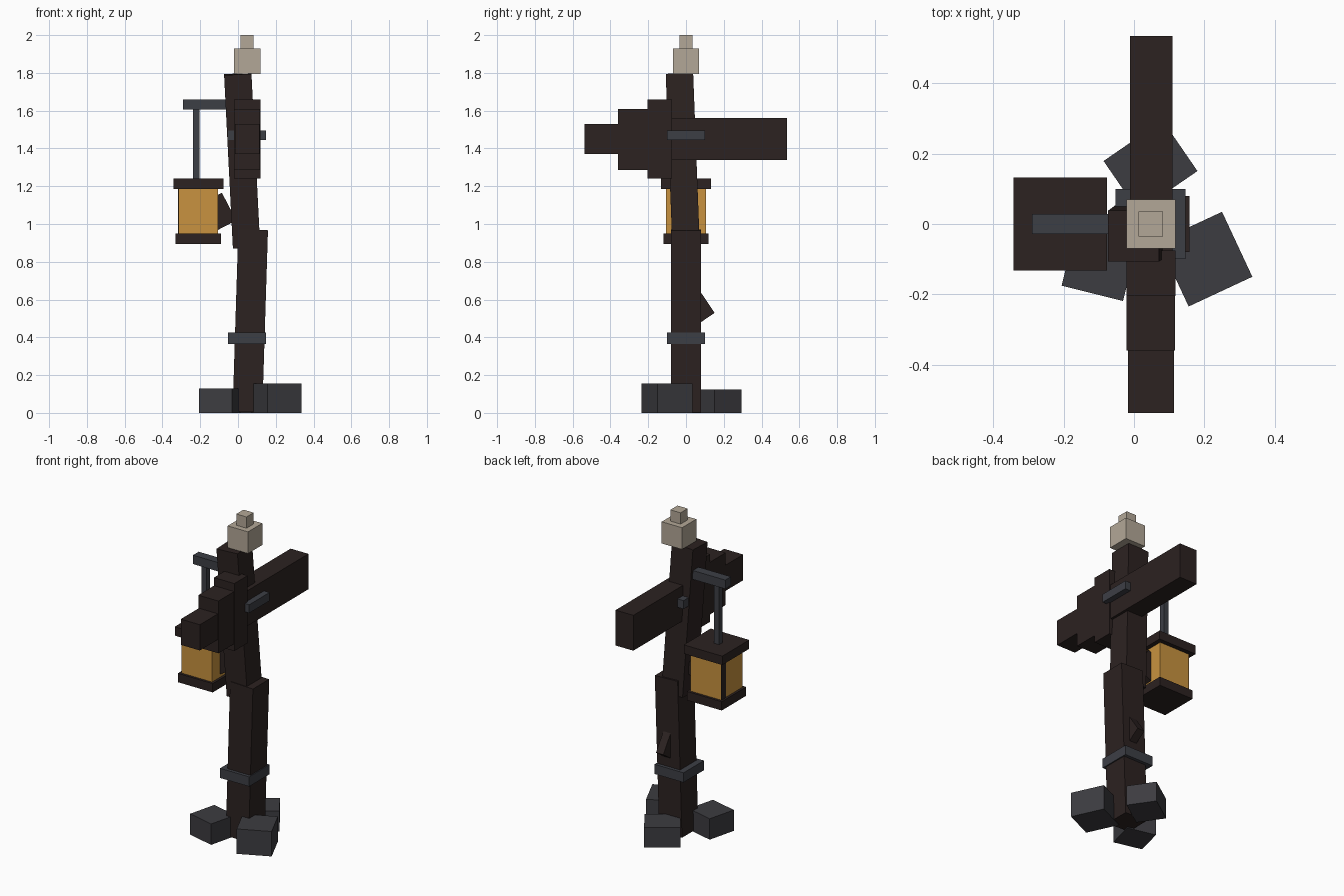
import bpy
from math import radians
from mathutils import Vector

cube = bpy.data.objects.get("Cube")
if cube:
    bpy.data.objects.remove(cube, do_unlink=True)


def material(name, rgb):
    mat = bpy.data.materials.new(name)
    mat.use_nodes = True
    colour = (*rgb, 1)
    mat.diffuse_color = colour
    mat.node_tree.nodes["Principled BSDF"].inputs["Base Color"].default_value = colour
    return mat


wood = material("dark wood", (0.025, 0.016, 0.015))
iron = material("dull iron", (0.046, 0.049, 0.060))
stone = material("grey stone", (0.046, 0.045, 0.052))
bone = material("pale bone", (0.45, 0.39, 0.31))
glass = material("amber glass", (0.58, 0.29, 0.05))


def box(name, mat, centre, size, rot=(0, 0, 0)):
    """Flat-sided block from centre, size and rotation in degrees."""
    bpy.ops.mesh.primitive_cube_add(size=1, location=centre,
                                    rotation=[radians(a) for a in rot])
    obj = bpy.context.object
    obj.name = name
    obj.scale = size
    bpy.ops.object.transform_apply(location=False, rotation=False, scale=True)
    obj.data.materials.append(mat)
    return obj


def span(name, mat, low, high):
    """Upright block between two opposite corners."""
    low, high = Vector(low), Vector(high)
    return box(name, mat, (low + high) / 2, high - low)


# Crooked post in two leaning lengths
box("lower_post", wood, (0.065, 0, 0.487), (0.157, 0.16, 0.965), (0, 1.8, 0))
box("upper_post", wood, (0.022, -0.017, 1.335), (0.145, 0.145, 0.92), (2.2, -2.9, 0))

# Broken splinters sticking out of the post
box("upper_splinter", wood, (-0.096, 0, 1.067), (0.11, 0.05, 0.165), (0, -27.6, 0))
box("lower_splinter", wood, (0.075, 0.06, 0.567), (0.05, 0.11, 0.165), (34, 0, 0))

# Signboard with a stepped, pointed front end
span("sign_board", wood, (-0.012, -0.08, 1.34), (0.11, 0.535, 1.56))
span("sign_head_wide", wood, (-0.022, -0.205, 1.24), (0.118, -0.075, 1.66))
span("sign_head_middle", wood, (-0.021, -0.36, 1.285), (0.117, -0.2, 1.61))
span("sign_head_tip", wood, (-0.017, -0.538, 1.37), (0.114, -0.355, 1.53))

# Iron bands round the post
for name, z, height in (("lower_band", 0.395, 0.06), ("upper_band", 1.47, 0.052)):
    box(name, iron, (0.047, 0, z), (0.2, 0.2, height))

# Finial
span("finial_base", bone, (-0.022, -0.07, 1.795), (0.118, 0.07, 1.93))
span("finial_top", bone, (0.013, -0.035, 1.93), (0.083, 0.035, 2.0))

# Lantern hanging from an iron arm
lx = -0.21
span("lantern_arm", iron, (-0.29, -0.028, 1.605), (0.0, 0.028, 1.66))
box("lantern_rod", iron, (-0.222, 0, 1.42), (0.035, 0.035, 0.38))
box("lantern_roof", wood, (lx, 0, 1.213), (0.265, 0.265, 0.055))
box("lantern_glass", glass, (lx, 0, 1.067), (0.21, 0.21, 0.24))
box("lantern_base", wood, (lx, 0, 0.922), (0.24, 0.24, 0.055))
box("lantern_corner_strip", wood, (-0.316, 0.083, 1.067), (0.005, 0.044, 0.24))

# Stones at the foot
for name, x, y, size, turn in (
        ("left_stone", 0.203, -0.1, (0.2, 0.204, 0.155), 25),
        ("right_stone", -0.097, -0.11, (0.18, 0.18, 0.13), -14),
        ("back_stone", 0.047, 0.165, (0.204, 0.175, 0.125), 34.5)):
    box(name, stone, (x, y, size[2] / 2), size, (0, 0, turn))
